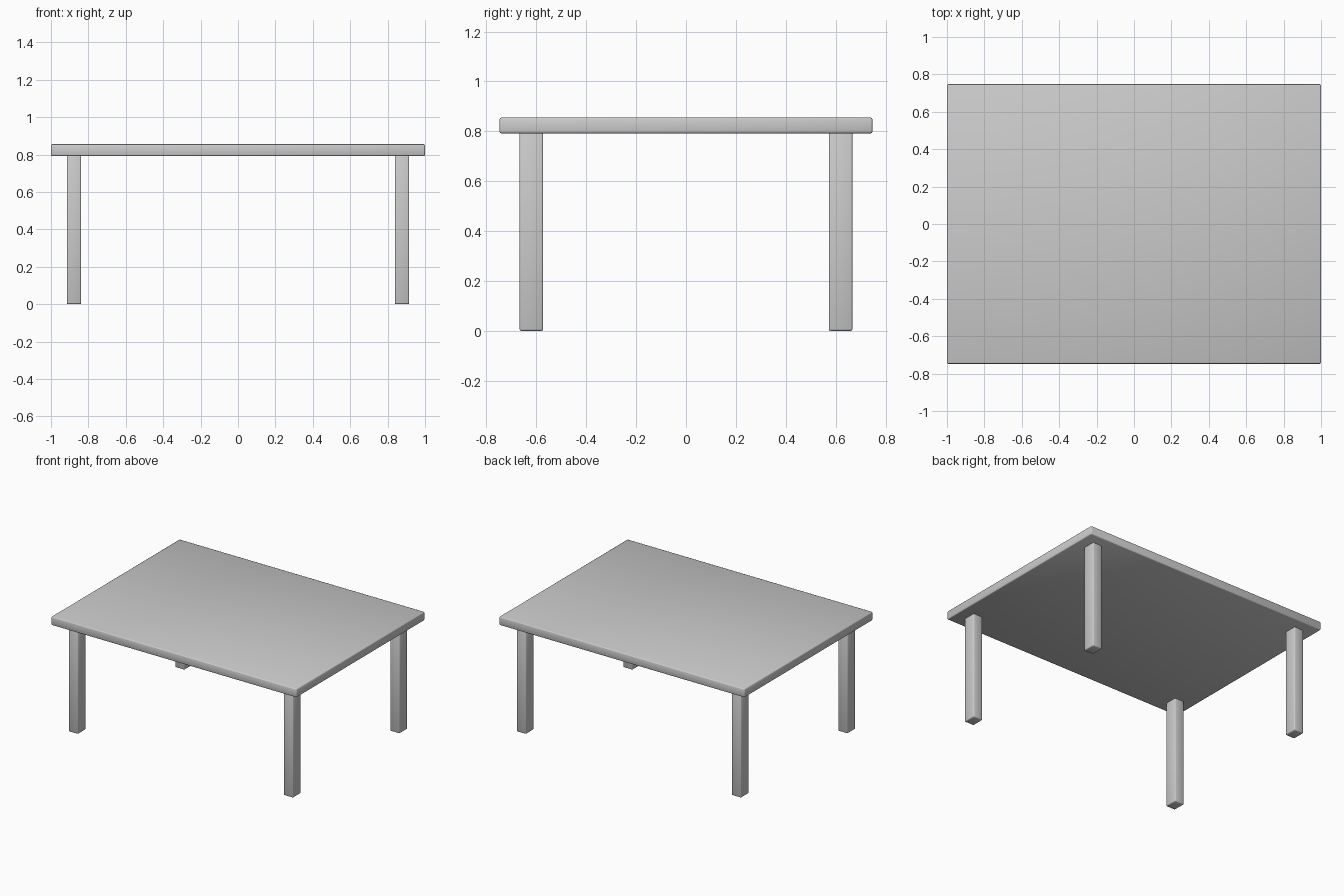
import bpy

if "Cube" in bpy.data.objects:
    bpy.data.objects.remove(bpy.data.objects["Cube"])


def rounded_box(name, center, size, bevel):
    """Box with slightly softened, smooth-shaded edges."""
    bpy.ops.mesh.primitive_cube_add(size=1, location=center)
    ob = bpy.context.object
    ob.name = name
    ob.scale = size
    bpy.ops.object.transform_apply(location=False, rotation=False, scale=True)
    mod = ob.modifiers.new("soft_edges", 'BEVEL')
    mod.width = bevel
    mod.segments = 2
    bpy.ops.object.shade_smooth()
    return ob


TOP_BOTTOM, TOP_HEIGHT = 0.792, 0.855

# Table top
rounded_box("table_top", (0, 0, (TOP_BOTTOM + TOP_HEIGHT) / 2),
            (2.0, 1.495, TOP_HEIGHT - TOP_BOTTOM), 0.007)

# Four legs, tucked slightly into the underside of the top
leg_height = TOP_BOTTOM + 0.008
for side, sx in (("left", -1), ("right", 1)):
    for end, sy in (("front", -1), ("back", 1)):
        rounded_box(f"{end}_{side}_leg",
                    (sx * 0.877, sy * 0.62, leg_height / 2),
                    (0.077, 0.095, leg_height), 0.007)
